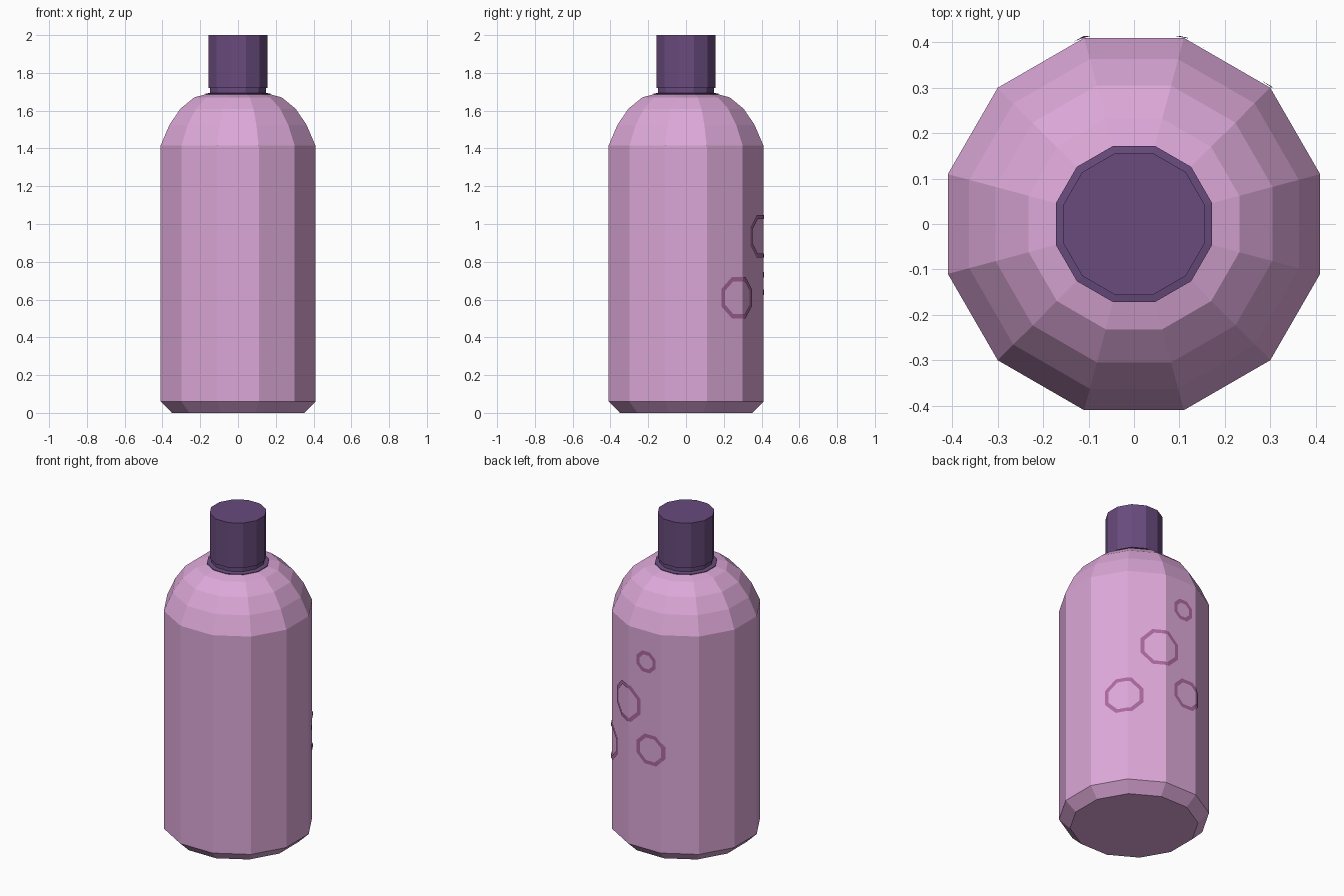
import bpy, bmesh
from math import pi, cos, sin, radians

cube = bpy.data.objects.get("Cube")
if cube:
    bpy.data.objects.remove(cube, do_unlink=True)

SIDES = 12
STEP = 2 * pi / SIDES
BODY = 0.41  # distance from axis to each flat side


def material(name, rgb):
    m = bpy.data.materials.new(name)
    m.use_nodes = True
    m.diffuse_color = (*rgb, 1)
    m.node_tree.nodes["Principled BSDF"].inputs["Base Color"].default_value = (*rgb, 1)
    return m


pink = material("orchid pink", (0.72, 0.39, 0.69))
purple = material("deep purple", (0.14, 0.07, 0.205))
mauve = material("dark mauve", (0.41, 0.14, 0.35))


def finish(name, bm, mat):
    mesh = bpy.data.meshes.new(name)
    bm.to_mesh(mesh)
    bm.free()
    mesh.materials.append(mat)
    obj = bpy.data.objects.new(name, mesh)
    bpy.context.collection.objects.link(obj)
    return obj


def turned(name, profile, mat):
    """Faceted solid from (flat distance, height) pairs, bottom to top."""
    bm = bmesh.new()
    rings = []
    for flat, z in profile:
        r = flat / cos(STEP / 2)
        rings.append([bm.verts.new((r * cos((i + 0.5) * STEP), r * sin((i + 0.5) * STEP), z))
                      for i in range(SIDES)])
    for low, high in zip(rings, rings[1:]):
        for i in range(SIDES):
            j = (i + 1) % SIDES
            bm.faces.new((low[i], low[j], high[j], high[i]))
    bm.faces.new(rings[0][::-1])
    bm.faces.new(rings[-1])
    return finish(name, bm, mat)


def on_body(azimuth, z, lift):
    """Point on the faceted side wall, lifted slightly outward."""
    off = (azimuth + STEP / 2) % STEP - STEP / 2
    r = (BODY + lift) / cos(off)
    return (r * cos(azimuth), r * sin(azimuth), z)


def bubble(name, degrees, z, radius, width=0.024, segments=32):
    """Thin octagonal outline wrapped around the side wall."""
    bm = bmesh.new()
    inner, outer = [], []
    for i in range(segments):
        t = 2 * pi * i / segments
        octagon = cos(pi / 8) / cos((t + pi / 8) % (pi / 4) - pi / 8)
        for loop, size in ((inner, radius - width), (outer, radius)):
            a = radians(degrees) + size * octagon * cos(t) / BODY
            loop.append(bm.verts.new(on_body(a, z + size * octagon * sin(t), 0.004)))
    for i in range(segments):
        j = (i + 1) % segments
        bm.faces.new((inner[i], outer[i], outer[j], inner[j]))
    return finish(name, bm, mauve)


# Bottle with bevelled foot and rounded shoulder
turned("bottle_body", [(0.35, 0), (BODY, 0.06), (BODY, 1.415), (0.363, 1.525),
                       (0.305, 1.61), (0.232, 1.67), (0.14, 1.695)], pink)

# Neck collar with a thin flange, and the cap
turned("neck_collar", [(0.172, 1.683), (0.172, 1.69), (0.147, 1.694), (0.147, 1.725)], purple)
turned("cap", [(0.156, 1.72), (0.156, 2.0)], purple)

# Bubble outlines on the back left side
for label, degrees, z, radius in (("low", 42, 0.61, 0.118), ("middle", 71, 0.935, 0.122),
                                  ("high", 92, 1.225, 0.07), ("side", 96, 0.685, 0.1)):
    bubble("bubble_" + label, degrees, z, radius)
